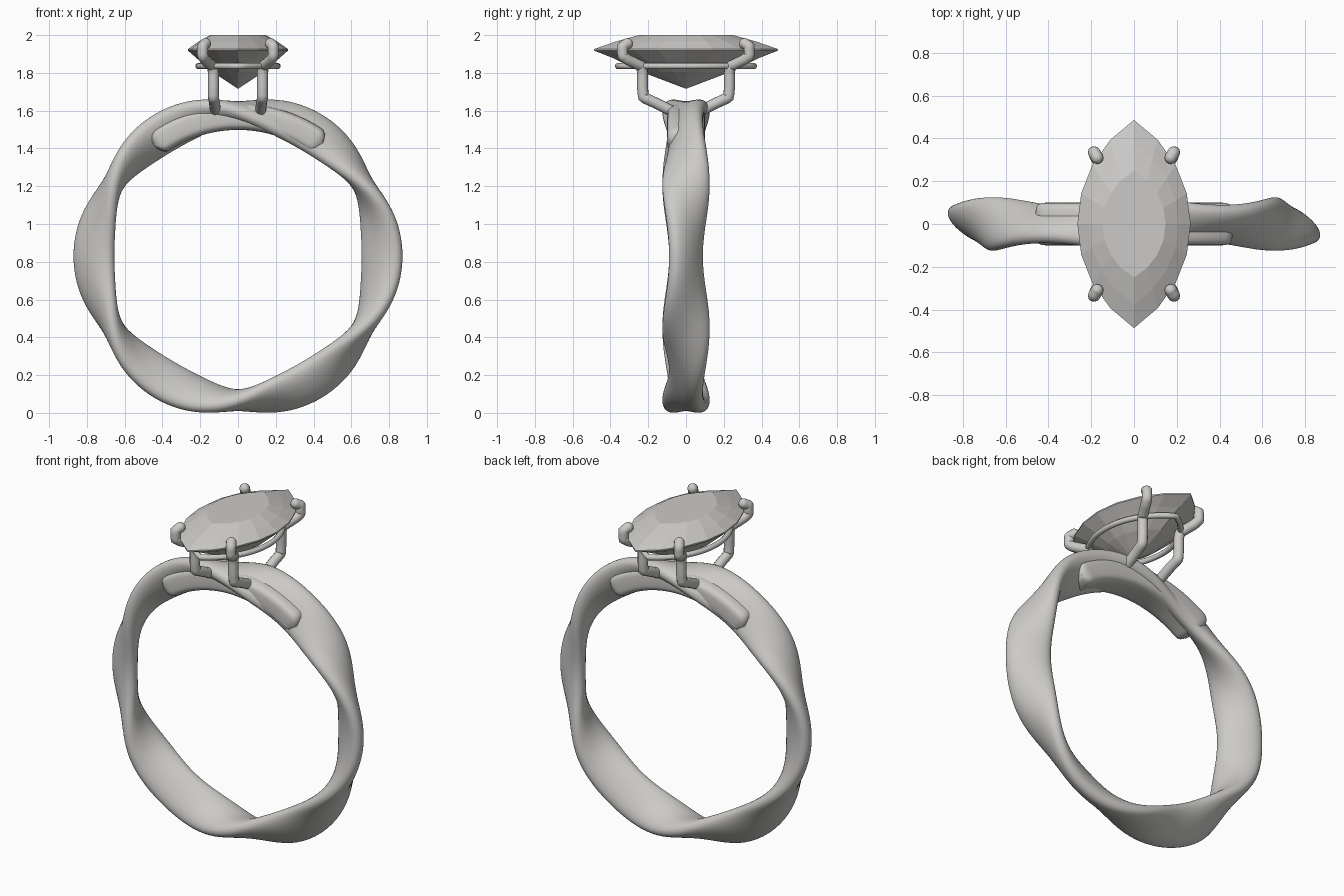
import bpy
import bmesh
from math import sin, cos, pi, radians, sqrt, copysign, asin
from mathutils import Vector

cube = bpy.data.objects.get("Cube")
if cube:
    bpy.data.objects.remove(cube, do_unlink=True)

metal = bpy.data.materials.new("warm_silver")
metal.use_nodes = True
COLOUR = (0.6, 0.59, 0.57, 1)
metal.diffuse_color = COLOUR
metal.node_tree.nodes["Principled BSDF"].inputs["Base Color"].default_value = COLOUR

CENTRE_Z = 0.83


def loft(name, rings, closed=False, smooth=True):
    """Skin a list of equal-sized rings of points; open ends get capped."""
    bm = bmesh.new()
    loops = [[bm.verts.new(p) for p in ring] for ring in rings]
    n = len(loops[0])
    pairs = list(zip(loops, loops[1:]))
    if closed:
        pairs.append((loops[-1], loops[0]))
    for a, b in pairs:
        for i in range(n):
            j = (i + 1) % n
            bm.faces.new((a[i], a[j], b[j], b[i]))
    if not closed:
        bm.faces.new(loops[0])
        bm.faces.new(loops[-1])
    bmesh.ops.remove_doubles(bm, verts=bm.verts, dist=0.0001)
    bmesh.ops.recalc_face_normals(bm, faces=bm.faces)
    mesh = bpy.data.meshes.new(name)
    bm.to_mesh(mesh)
    bm.free()
    mesh.materials.append(metal)
    obj = bpy.data.objects.new(name, mesh)
    bpy.context.collection.objects.link(obj)
    if smooth:
        bpy.ops.object.select_all(action='DESELECT')
        obj.select_set(True)
        bpy.context.view_layer.objects.active = obj
        bpy.ops.object.shade_smooth_by_angle(angle=radians(50))
    return obj


def section(theta, radius, long, short, tilt, power, count=40):
    """Superellipse placed at an angle around the finger hole."""
    ring = []
    for i in range(count):
        t = 2 * pi * i / count
        u = long * copysign(abs(cos(t)) ** (2 / power), cos(t))
        v = short * copysign(abs(sin(t)) ** (2 / power), sin(t))
        r = radius + u * cos(tilt) - v * sin(tilt)
        y = u * sin(tilt) + v * cos(tilt)
        ring.append((r * cos(theta), y, CENTRE_Z + r * sin(theta)))
    return ring


def marquise(width, length, z, steps):
    """Pointed oval made of two circular arcs, with 2 * steps points."""
    radius = (width ** 2 + length ** 2) / (2 * width)
    half = asin(length / radius)
    points = []
    for side in (1, -1):
        for i in range(steps):
            a = side * half * (2 * i / steps - 1)
            points.append((side * (radius * cos(a) - radius + width), radius * sin(a), z))
    return points


def tube(name, points, radius, cyclic=False, smooth_path=True):
    """Round wire along a path."""
    curve = bpy.data.curves.new(name, 'CURVE')
    curve.dimensions = '3D'
    curve.bevel_depth = radius
    curve.bevel_resolution = 4
    curve.resolution_u = 6
    curve.use_fill_caps = True
    if smooth_path:
        spline = curve.splines.new('NURBS')
        spline.order_u = 3
        spline.use_endpoint_u = not cyclic
    else:
        spline = curve.splines.new('POLY')
    spline.points.add(len(points) - 1)
    for p, co in zip(spline.points, points):
        p.co = (*co, 1)
    spline.use_cyclic_u = cyclic
    curve.materials.append(metal)
    obj = bpy.data.objects.new(name, curve)
    bpy.context.collection.objects.link(obj)
    return obj


def ball(name, centre, radius):
    bpy.ops.mesh.primitive_uv_sphere_add(segments=16, ring_count=10, radius=radius, location=centre)
    obj = bpy.context.object
    obj.name = name
    obj.data.materials.append(metal)
    bpy.ops.object.shade_smooth()


# Wavy band: a flattened section that rocks to and fro three times around
STEPS = 240
band = []
for k in range(STEPS):
    theta = 2 * pi * k / STEPS
    tilt = radians(90 + 54 * cos(3 * theta))
    band.append(section(theta, 0.7625, 0.125, 0.058, tilt, 2.2))
loft("band", band, closed=True)

# Saddle under the setting, with rounded ends
saddle = []
for k in range(49):
    s = -1 + 2 * k / 48
    edge = max(0, (abs(s) - 0.9) / 0.1)
    scale = max(0.3, sqrt(1 - edge ** 2))
    saddle.append(section(pi / 2 + s * radians(37), 0.738, 0.1 * (0.7 + 0.3 * scale),
                          0.07 * scale, pi / 2, 4))
loft("saddle", saddle)

# Four claws that rise from the saddle and grip the stone
PATH = [(0.12, 0.08, 1.6), (0.125, 0.17, 1.645), (0.13, 0.225, 1.67), (0.13, 0.23, 1.72),
        (0.13, 0.23, 1.8), (0.135, 0.235, 1.835), (0.175, 0.31, 1.87),
        (0.187, 0.335, 1.89), (0.187, 0.335, 1.94), (0.172, 0.31, 1.955)]
for sx, x_name in ((1, "left"), (-1, "right")):
    for sy, y_name in ((1, "back"), (-1, "front")):
        name = f"{y_name}_{x_name}_claw"
        points = [(sx * x, sy * y, z) for x, y, z in PATH]
        tube(name, points, 0.029)
        ball(name + "_tip", points[-1], 0.029)
        ball(name + "_foot", points[0], 0.029)

# Pointed oval wire joining the claws
tube("gallery_wire", marquise(0.21, 0.36, 1.836, 20), 0.016, cyclic=True, smooth_path=False)

# Faceted stone: culet, pavilion, girdle, crown and table
LAYERS = [(0.002, 0.003, 1.717), (0.135, 0.235, 1.805), (0.222, 0.39, 1.88),
          (0.265, 0.487, 1.918), (0.265, 0.487, 1.926), (0.21, 0.375, 1.965), (0.148, 0.25, 2.0)]
loft("stone", [marquise(w, l, z, 8) for w, l, z in LAYERS], smooth=False)
